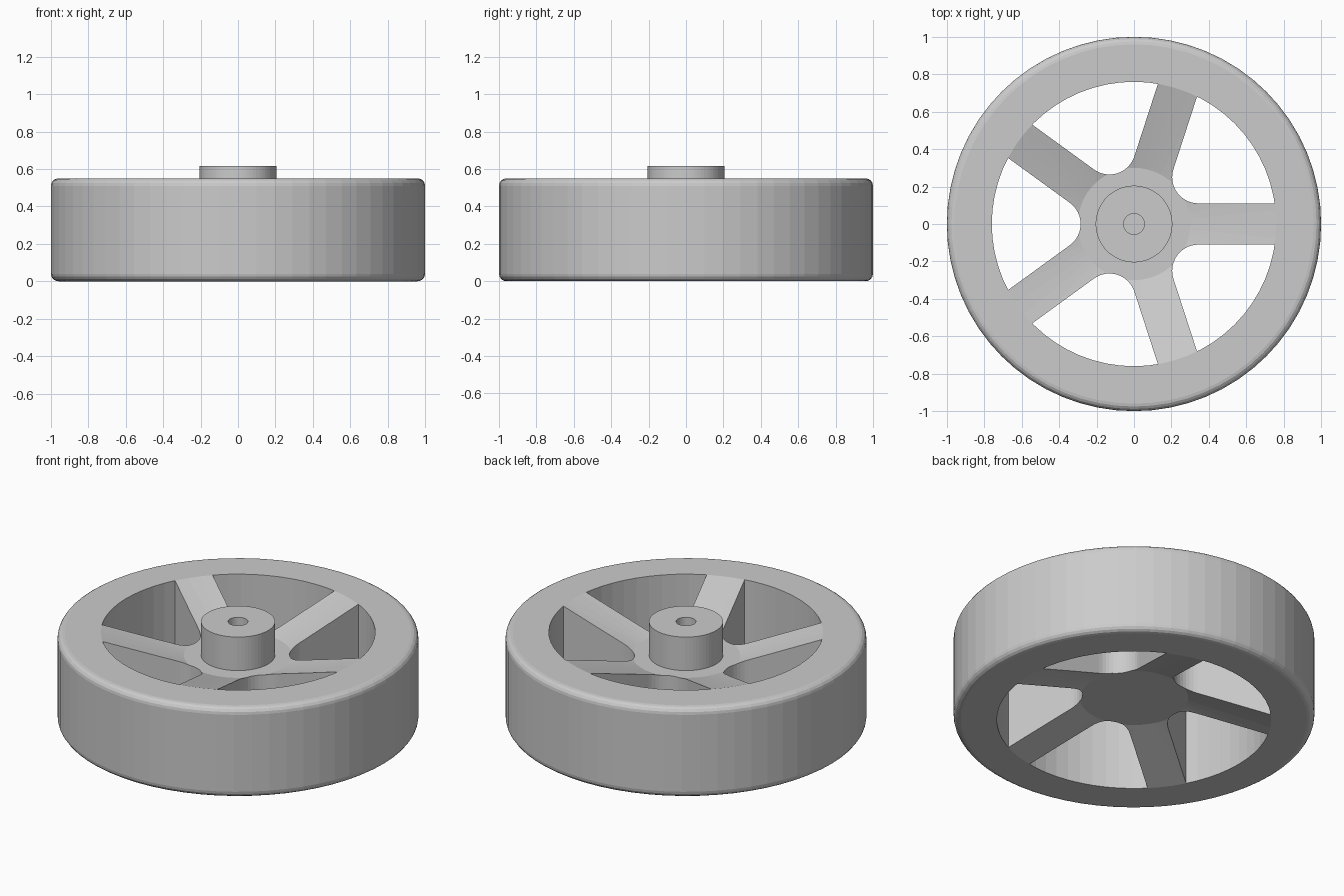
import bpy, bmesh
from math import sin, cos, tan, pi, radians

if "Cube" in bpy.data.objects:
    bpy.data.objects.remove(bpy.data.objects["Cube"])

SEGMENTS = 64
SPOKES = 5
HALF_WIDTH = 0.11      # half the spoke width
FILLET = 0.14          # rounding between neighbouring spokes


def finish(name, bm):
    bmesh.ops.remove_doubles(bm, verts=bm.verts, dist=1e-5)
    bmesh.ops.recalc_face_normals(bm, faces=bm.faces)
    mesh = bpy.data.meshes.new(name)
    bm.to_mesh(mesh)
    bm.free()
    obj = bpy.data.objects.new(name, mesh)
    bpy.context.collection.objects.link(obj)
    return obj


def lathe(name, profile, closed):
    """Turn an (r, z) profile around the z axis."""
    bm = bmesh.new()
    rings = [[bm.verts.new((r * cos(2 * pi * i / SEGMENTS), r * sin(2 * pi * i / SEGMENTS), z))
              for i in range(SEGMENTS)] if r > 0 else [bm.verts.new((0, 0, z))] * SEGMENTS
             for r, z in profile]
    pairs = list(zip(rings, rings[1:]))
    if closed:
        pairs.append((rings[-1], rings[0]))
    for a, b in pairs:
        for i in range(SEGMENTS):
            j = (i + 1) % SEGMENTS
            corners = list(dict.fromkeys((a[i], a[j], b[j], b[i])))
            bm.faces.new(corners)
    return finish(name, bm)


# Rim with rounded outer edges
R = 0.04
lower = [(1 - R + R * sin(radians(a)), R - R * cos(radians(a))) for a in (0, 22.5, 45, 67.5, 90)]
upper = [(r, 0.55 - z) for r, z in reversed(lower)]
lathe("rim", [(0.76, 0.0)] + lower + upper + [(0.76, 0.55)], True)

# Dished web with raised hub and blind axle bore; outer end is buried in the rim
web = lathe("hub_and_spokes", [
    (0, 0.14), (0.30, 0.14), (0.76, 0.0), (0.80, 0.05), (0.80, 0.50), (0.76, 0.55),
    (0.30, 0.41), (0.205, 0.41), (0.205, 0.615), (0.055, 0.615), (0.055, 0.2), (0, 0.2)], False)

# Openings between the spokes
half = pi / SPOKES
center = (HALF_WIDTH + FILLET) / sin(half)
start, end = pi / 2 + half, 3 * pi / 2 - half
outline = [(center + FILLET * cos(start + (end - start) * i / 12),
            FILLET * sin(start + (end - start) * i / 12)) for i in range(13)]
ox = 0.9 * cos(half) + HALF_WIDTH * sin(half)
oy = 0.9 * sin(half) - HALF_WIDTH * cos(half)
outline += [(ox, -oy), (1.0, 0.0), (ox, oy)]

bm = bmesh.new()
for k in range(SPOKES):
    t = half * (2 * k + 1)
    verts = [bm.verts.new((x * cos(t) - y * sin(t), x * sin(t) + y * cos(t), -0.2))
             for x, y in outline]
    face = bm.faces.new(verts)
    top = bmesh.ops.extrude_face_region(bm, geom=[face], use_keep_orig=True)["geom"]
    bmesh.ops.translate(bm, vec=(0, 0, 1.0),
                        verts=[v for v in top if isinstance(v, bmesh.types.BMVert)])
cutter = finish("opening_cutter", bm)
cutter.hide_render = True

cut = web.modifiers.new("openings", 'BOOLEAN')
cut.operation = 'DIFFERENCE'
cut.solver = 'EXACT'
cut.object = cutter
bpy.context.view_layer.objects.active = web
web.select_set(True)
bpy.ops.object.modifier_apply(modifier=cut.name)
bpy.data.objects.remove(cutter)
